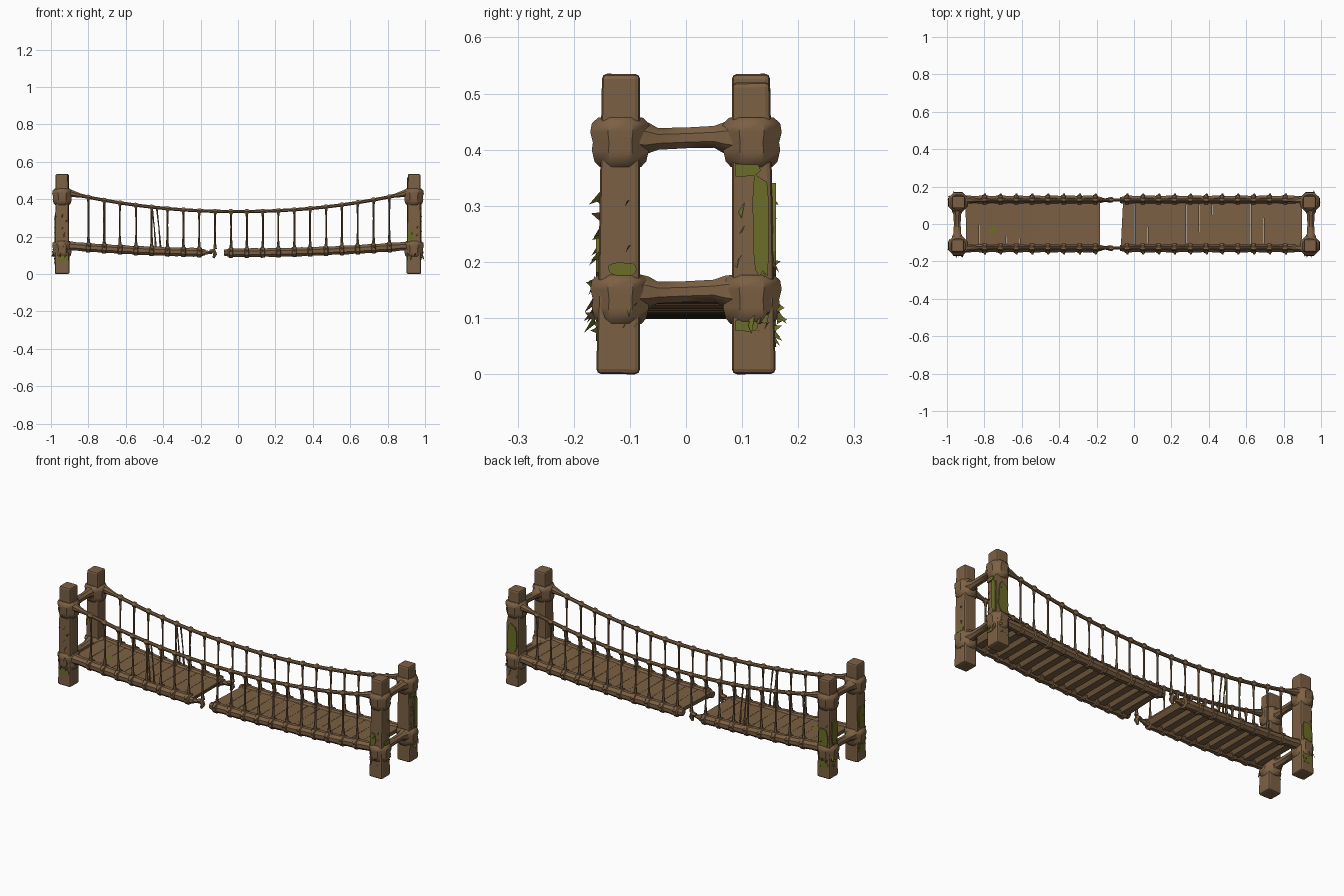
import bpy, bmesh, math, random
from mathutils import Vector

random.seed(4)
if "Cube" in bpy.data.objects:
    bpy.data.objects.remove(bpy.data.objects["Cube"], do_unlink=True)


def material(name, color):
    m = bpy.data.materials.new(name)
    m.use_nodes = True
    m.diffuse_color = (*color, 1)
    m.node_tree.nodes["Principled BSDF"].inputs["Base Color"].default_value = (*color, 1)
    return m


WOOD = material("brown wood", (0.2, 0.117, 0.057))
MOSS = material("olive moss", (0.15, 0.15, 0.022))
LEAF = material("dry leaf", (0.13, 0.09, 0.03))


def finish(name, bm, mats, smooth=True):
    bmesh.ops.recalc_face_normals(bm, faces=bm.faces)
    mesh = bpy.data.meshes.new(name)
    bm.to_mesh(mesh)
    bm.free()
    for m in mats:
        mesh.materials.append(m)
    ob = bpy.data.objects.new(name, mesh)
    bpy.context.collection.objects.link(ob)
    if smooth:
        bpy.ops.object.select_all(action="DESELECT")
        bpy.context.view_layer.objects.active = ob
        ob.select_set(True)
        bpy.ops.object.shade_smooth_by_angle(angle=math.radians(40))
    return ob


def add_tube(bm, pts, radii, sides=8):
    """Closed tube through points, with one radius per point."""
    pts = [Vector(p) for p in pts]
    rings = []
    for i, p in enumerate(pts):
        t = (pts[min(i + 1, len(pts) - 1)] - pts[max(i - 1, 0)]).normalized()
        ref = Vector((0, 1, 0)) if abs(t.y) < 0.7 else Vector((1, 0, 0))
        u = t.cross(ref).normalized()
        v = t.cross(u)
        angles = [(k + 0.5) * math.tau / sides for k in range(sides)]
        rings.append([bm.verts.new(p + radii[i] * (u * math.cos(a) + v * math.sin(a)))
                      for a in angles])
    for a, b in zip(rings, rings[1:]):
        for k in range(sides):
            bm.faces.new((a[k - 1], a[k], b[k], b[k - 1]))
    bm.faces.new(rings[0])
    bm.faces.new(rings[-1])


def rail_z(x):
    return 0.114 + 0.036 * (x / 0.9) ** 2


def rope_z(x):
    return 0.334 + 0.094 * (abs(x) / 0.88) ** 2.1


PX, PY = 0.94, 0.117
CORNERS = [(sx, sy) for sx in (-1, 1) for sy in (-1, 1)]
SIDE = {-1: "front", 1: "back"}
END = {-1: "right", 1: "left"}

# Corner posts with lashings
for sx, sy in CORNERS:
    tag = END[sx] + "_" + SIDE[sy]
    top = 0.52 if (sx, sy) == (1, 1) else 0.535
    bm = bmesh.new()
    zs = (0, 0.15, 0.3, 0.42, top)
    halves = (0.039, 0.037, 0.036, 0.035, 0.034)
    add_tube(bm, [(sx * PX - sx * sy * 0.004 * z, sy * (PY + 0.004 - 0.01 * z), z) for z in zs],
             [h * math.sqrt(2) for h in halves], 4)
    post = finish("post_" + tag, bm, [WOOD], False)
    bev = post.modifiers.new("worn edges", "BEVEL")
    bev.width, bev.segments, bev.angle_limit = 0.009, 2, math.radians(40)
    for label, zc in (("lower", 0.135), ("upper", 0.415)):
        bm = bmesh.new()
        offs = (-0.046, -0.036, -0.016, -0.002, 0.016, 0.032, 0.042)
        add_tube(bm, [(sx * PX, sy * PY, zc + o) for o in offs],
                 (0.04, 0.05, 0.055, 0.053, 0.058, 0.055, 0.043), 8)
        finish(label + "_lashing_" + tag, bm, [WOOD])

# Crossbars joining each pair of posts, flared at the lashings
for sx in (-1, 1):
    for label, zc in (("lower", 0.147), ("upper", 0.421)):
        bm = bmesh.new()
        ys = (-0.1, -0.068, -0.05, 0, 0.05, 0.068, 0.1)
        add_tube(bm, [(sx * 0.945, y, zc + 0.002 * math.sin(40 * y)) for y in ys],
                 (0.036, 0.03, 0.021, 0.02, 0.021, 0.03, 0.036))
        finish(label + "_crossbar_" + END[sx], bm, [WOOD])

# Deck planks, tapered underneath, with a missing stretch
bm = bmesh.new()
for start, stop, count in ((-0.9, -0.18, 10), (-0.065, 0.9, 14)):
    pitch = (stop - start) / count
    for i in range(count):
        x = start + (i + 0.5) * pitch
        z = rail_z(x) + 0.015
        w = pitch / 2 - 0.0006
        skew = 0.006 if start > -0.5 and i == 0 else random.uniform(-0.001, 0.001)
        section = ((-w, 0), (w, 0), (w, -0.008), (w * 0.55, -0.031), (-w * 0.55, -0.031), (-w, -0.008))
        slope = 0.08 * x / 0.9
        ends = []
        for sy in (-1, 1):
            ends.append([bm.verts.new((x + dx + (sy * skew if dx < 0 else 0), sy * 0.122,
                                       z + dz + slope * dx)) for dx, dz in section])
        for k in range(6):
            bm.faces.new((ends[0][k - 1], ends[0][k], ends[1][k], ends[1][k - 1]))
        bm.faces.new(ends[0])
        bm.faces.new(ends[1])
finish("deck_planks", bm, [WOOD], False)

# Side rails, handrail ropes and hangers, repeated on both sides
HANGERS = [-0.8 + 0.0847 * i for i in range(20)]
for sy in (-1, 1):
    y = sy * 0.128

    bm = bmesh.new()
    for start, stop in ((-0.92, -0.175), (-0.075, 0.92)):
        n = 24
        xs = [start + (stop - start) * i / n for i in range(n + 1)]
        radii = [0.025 + 0.0015 * math.sin(i * 2.1) for i in range(n + 1)]
        radii[0 if start > -0.5 else -1] = 0.017
        add_tube(bm, [(x, y, rail_z(x)) for x in xs], radii)
    # splintered stub and hanging fragment at the break
    add_tube(bm, [(-0.19, y, 0.112), (-0.165, y, 0.116), (-0.14, y * 0.97, 0.112)], (0.015, 0.012, 0.006), 6)
    add_tube(bm, [(-0.152, y, 0.122), (-0.13, y, 0.125), (-0.122, y, 0.105), (-0.132, y, 0.086)],
             (0.009, 0.015, 0.012, 0.007), 6)
    finish("side_rail_" + SIDE[sy], bm, [WOOD])

    bm = bmesh.new()
    xs = [-0.92 + 1.84 * i / 46 for i in range(47)]
    add_tube(bm, [(x, y, rope_z(x)) for x in xs],
             [0.0095 + 0.016 * max(0, (abs(x) - 0.83) / 0.09) for x in xs])
    finish("hand_rope_" + SIDE[sy], bm, [WOOD])

    hangers, knots = bmesh.new(), bmesh.new()
    for i, x in enumerate(HANGERS):
        lo, hi = rail_z(x) + 0.018, rope_z(x)
        broken = abs(x + 0.12) < 0.04
        lean = random.uniform(-0.004, 0.004)
        fr = (0, 0.12, 0.3, 0.6, 0.85, 1)
        add_tube(hangers, [(x + lean * math.sin(f * math.pi), y, lo + (hi - lo) * f) for f in fr],
                 (0.011, 0.007, 0.0045, 0.004, 0.0055, 0.009), 6)
        # rope knot around the handrail
        add_tube(knots, [(x + d, y + sy * 0.002, rope_z(x + d)) for d in (-0.013, -0.006, 0.006, 0.013)],
                 (0.009, 0.0145, 0.0145, 0.009), 6)
        # wrap around the side rail, with a loose end sticking outward
        if not broken:
            add_tube(knots, [(x + d, y, rail_z(x + d)) for d in (-0.015, -0.009, 0.009, 0.015)],
                     (0.022, 0.03, 0.03, 0.022), 8)
            z = rail_z(x) + 0.012
            add_tube(knots, [(x, y + sy * 0.02, z), (x + 0.004, y + sy * 0.034, z - 0.004)],
                     (0.01, 0.005), 5)
    # a few frayed strands next to the regular hangers
    for x in (-0.44, -0.415):
        lo, hi = rail_z(x) + 0.02, rope_z(x)
        add_tube(hangers, [(x, y, lo), (x - 0.008, y, (lo + hi) / 2), (x - 0.02, y, hi)],
                 (0.006, 0.003, 0.005), 5)
    finish("rope_hangers_" + SIDE[sy], hangers, [WOOD])
    finish("rope_knots_" + SIDE[sy], knots, [WOOD])


# Moss plates: (end, side, face axis, lateral centre, half width, low z, high z)
PATCHES = [(1, 1, "x", 0.017, 0.016, 0.17, 0.36), (1, 1, "x", -0.012, 0.026, 0.352, 0.375),
           (1, 1, "x", -0.012, 0.026, 0.076, 0.098), (1, 1, "y", 0.0, 0.03, 0.18, 0.34),
           (1, -1, "x", 0.005, 0.025, 0.174, 0.2), (1, -1, "y", -0.015, 0.017, 0.175, 0.24),
           (-1, -1, "x", 0.0, 0.026, 0.19, 0.3), (-1, -1, "x", 0.0, 0.028, 0.05, 0.095),
           (-1, -1, "y", 0.004, 0.026, 0.06, 0.1), (-1, 1, "y", 0.0, 0.028, 0.17, 0.27),
           (-1, 1, "x", 0.0, 0.026, 0.18, 0.31), (-1, 1, "y", 0.0, 0.028, 0.05, 0.1)]
bm = bmesh.new()
for sx, sy, axis, c, w, z0, z1 in PATCHES:
    outline = []
    n = 14
    for k in range(n):
        a = math.tau * k / n
        r = random.uniform(0.85, 1.1)
        sq = 1 / max(abs(math.cos(a)), abs(math.sin(a))) ** 0.7
        u = max(-0.03, min(0.03, c + w * r * sq * math.cos(a)))
        z = (z0 + z1) / 2 + (z1 - z0) / 2 * r * sq * math.sin(a)
        outline.append((u, z))
    loops = []
    for depth in (0.034, 0.041):
        if axis == "x":
            loops.append([bm.verts.new((sx * (PX + depth), sy * PY + u, z)) for u, z in outline])
        else:
            loops.append([bm.verts.new((sx * PX + u, sy * (PY + depth + 0.002), z)) for u, z in outline])
    for k in range(n):
        bm.faces.new((loops[0][k - 1], loops[0][k], loops[1][k], loops[1][k - 1]))
    bm.faces.new(loops[1])
    bm.faces.new(loops[0])
finish("moss_patches", bm, [MOSS], False)

# Pointed leaves growing from the outer faces of the posts
bm = bmesh.new()
for sx, sy in CORNERS:
    for i in range(14 if sx * sy < 0 else 24):
        z = random.choice((random.uniform(0.07, 0.12), random.uniform(0.08, 0.32)))
        near = 0.09 < z < 0.18
        d = Vector((sx, 0, 0)) if i % 2 else Vector((0, sy, 0))
        side = Vector((-d.y, d.x, 0))
        base = Vector((sx * PX, sy * PY, z)) + d * (0.045 if near else 0.034)
        base += side * random.uniform(-0.03, 0.03)
        reach = random.uniform(0.004, 0.014) if i % 2 else random.uniform(0.01, 0.022)
        tip = base + d * reach + Vector((0, 0, random.uniform(-0.03, 0.012)))
        wide = side * 0.006 + Vector((0, 0, 0.009))
        face = bm.faces.new([bm.verts.new(p) for p in (base - wide, base + wide, tip)])
        face.material_index = 0 if i % 3 else 1
finish("post_leaves", bm, [MOSS, LEAF], False)

# Small moss spot on the deck
bm = bmesh.new()
z = rail_z(-0.755) + 0.017
bm.faces.new([bm.verts.new((-0.755 + 0.018 * math.cos(k), -0.03 + 0.022 * math.sin(k), z)) for k in range(6)])
finish("deck_moss", bm, [MOSS], False)
